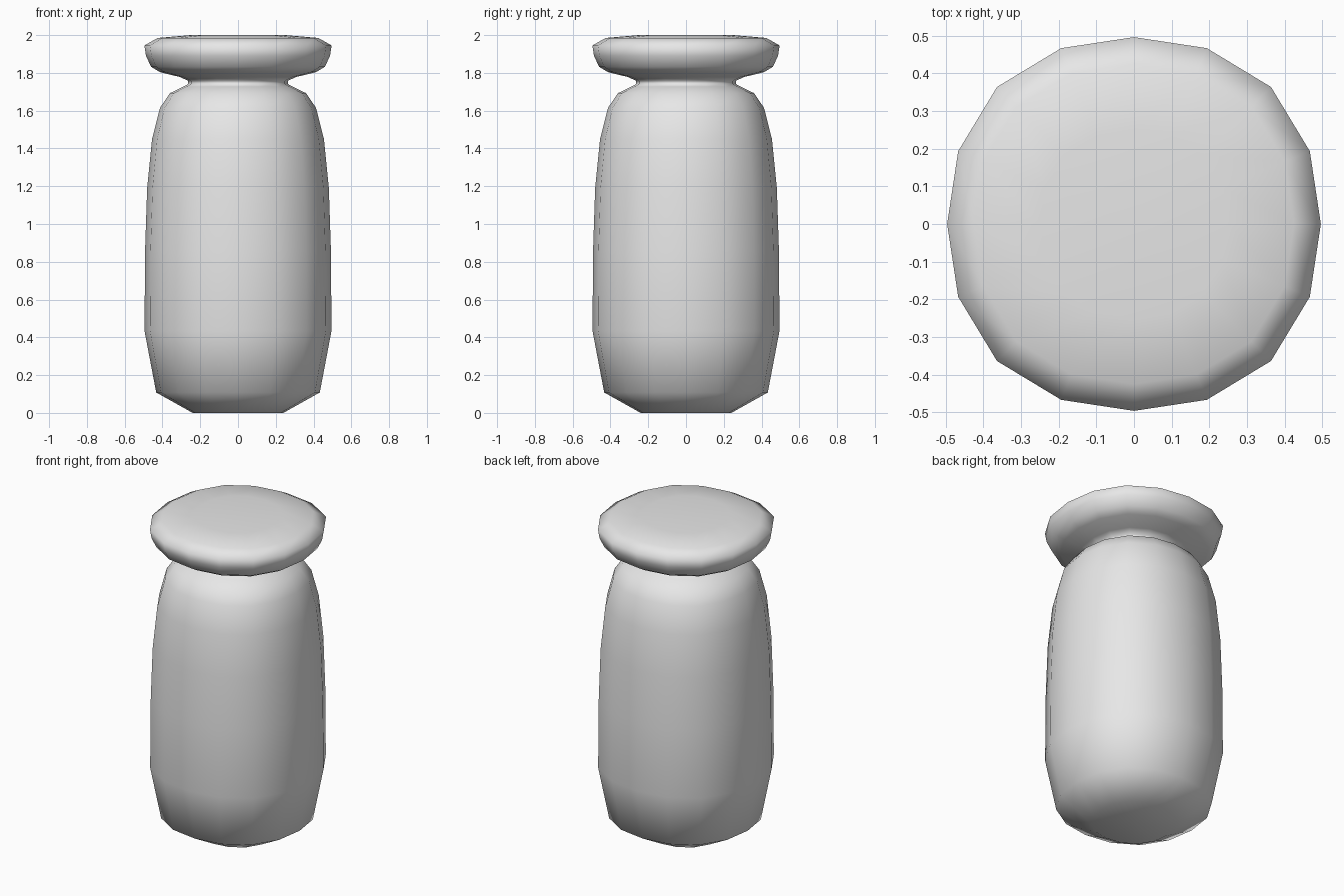
import bpy
import bmesh
from math import sin, cos, tau

cube = bpy.data.objects.get("Cube")
if cube:
    bpy.data.objects.remove(cube, do_unlink=True)

SIDES = 16
SQUARENESS = 0.037  # how far the round section bulges at its diagonals

# Outline as (radius, height), from the base up to the lid
BASE = [(0.24, 0.0), (0.433, 0.108), (0.495, 0.434)]
BODY = [(0.492, 0.86), (0.481, 1.19), (0.455, 1.45), (0.413, 1.615), (0.36, 1.693)]
NECK = [(0.29, 1.727), (0.264, 1.741), (0.264, 1.758), (0.307, 1.778)]
LID = [(0.413, 1.804), (0.46, 1.832), (0.487, 1.89), (0.496, 1.945),
       (0.425, 1.985), (0.25, 2.0)]


def make_material(name, color):
    mat = bpy.data.materials.new(name)
    mat.use_nodes = True
    mat.diffuse_color = color
    mat.node_tree.nodes["Principled BSDF"].inputs["Base Color"].default_value = color
    return mat


def add_ring(bm, radius, z):
    """A rounded-square ring of vertices."""
    ring = []
    for i in range(SIDES):
        a = tau * i / SIDES
        r = radius * (1 + SQUARENESS * sin(2 * a) ** 2)
        ring.append(bm.verts.new((r * cos(a), r * sin(a), z)))
    return ring


def loft(name, profile, mat):
    """Bridge the rings of a profile and close both ends."""
    bm = bmesh.new()
    rings = [add_ring(bm, r, z) for r, z in profile]
    for low, high in zip(rings, rings[1:]):
        for i in range(SIDES):
            j = (i + 1) % SIDES
            bm.faces.new((low[i], low[j], high[j], high[i]))
    # Fan caps for the base and the lid top
    for ring, end in ((rings[0], profile[0]), (rings[-1], profile[-1])):
        centre = bm.verts.new((0, 0, end[1]))
        for i in range(SIDES):
            bm.faces.new((ring[i], ring[(i + 1) % SIDES], centre))
    bmesh.ops.recalc_face_normals(bm, faces=bm.faces)
    for face in bm.faces:
        face.smooth = True
    mesh = bpy.data.meshes.new(name)
    bm.to_mesh(mesh)
    bm.free()
    mesh.materials.append(mat)
    obj = bpy.data.objects.new(name, mesh)
    bpy.context.collection.objects.link(obj)
    return obj


# Jar with pinched neck and flat lid, one continuous surface
grey = make_material("light grey", (0.8, 0.8, 0.8, 1.0))
loft("lidded_jar", BASE + BODY + NECK + LID, grey)
